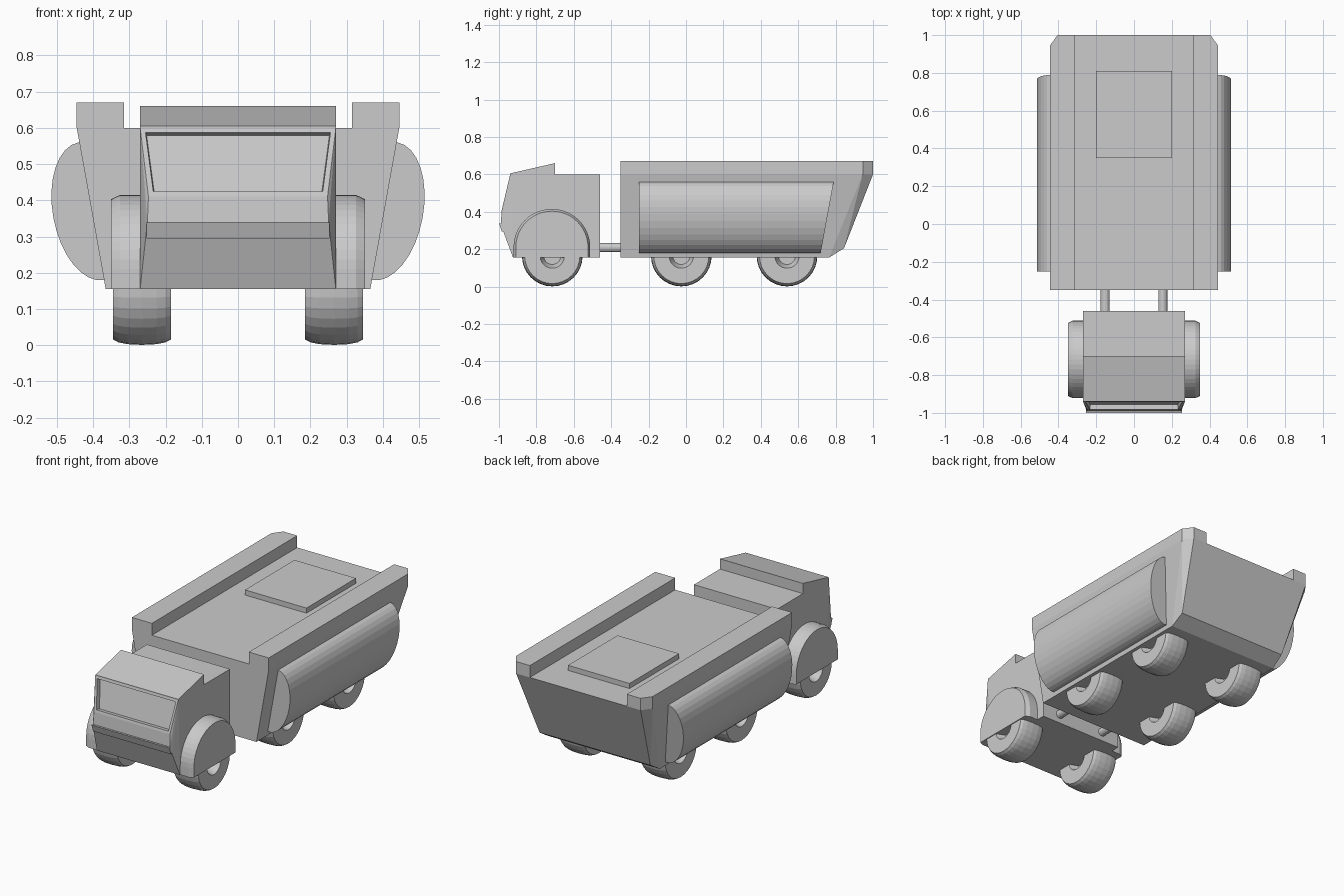
import bpy, bmesh, math
from mathutils import Matrix, Vector

if "Cube" in bpy.data.objects:
    bpy.data.objects.remove(bpy.data.objects["Cube"])

paint = bpy.data.materials.new("plain_grey")
paint.diffuse_color = (0.6, 0.6, 0.6, 1)
paint.use_nodes = True
paint.node_tree.nodes["Principled BSDF"].inputs["Base Color"].default_value = paint.diffuse_color


def finish(bm, name):
    bmesh.ops.recalc_face_normals(bm, faces=bm.faces[:])
    me = bpy.data.meshes.new(name)
    bm.to_mesh(me)
    bm.free()
    me.materials.append(paint)
    ob = bpy.data.objects.new(name, me)
    bpy.context.collection.objects.link(ob)
    return ob


def hull(points):
    """Convex solid from the points of its right half, mirrored in x."""
    bm = bmesh.new()
    for x, y, z in points:
        for s in (1, -1):
            bm.verts.new((s * x, y, z))
    bmesh.ops.convex_hull(bm, input=bm.verts[:])
    bmesh.ops.dissolve_limit(bm, angle_limit=math.radians(0.5),
                             verts=bm.verts[:], edges=bm.edges[:])
    return bm


def loft(a, b, name):
    """Solid between two matching closed loops."""
    bm = bmesh.new()
    va = [bm.verts.new(p) for p in a]
    vb = [bm.verts.new(p) for p in b]
    bm.faces.new(va)
    bm.faces.new(vb[::-1])
    n = len(a)
    for i in range(n):
        j = (i + 1) % n
        bm.faces.new((va[i], vb[i], vb[j], va[j]))
    return finish(bm, name)


def side_prism(prof, x0, x1, name):
    return loft([(x0, y, z) for y, z in prof], [(x1, y, z) for y, z in prof], name)


def lathe_x(profile, centre, name, n=32):
    """Closed (x, radius) profile turned around the x axis."""
    bm = bmesh.new()
    rings = []
    for x, r in profile:
        rings.append([bm.verts.new((x, r * math.sin(2 * math.pi * k / n),
                                    r * math.cos(2 * math.pi * k / n))) for k in range(n)])
    for a, b in zip(rings, rings[1:]):
        for k in range(n):
            j = (k + 1) % n
            bm.faces.new((a[k], a[j], b[j], b[k]))
    bm.faces.new(rings[0])
    bm.faces.new(rings[-1])
    ob = finish(bm, name)
    ob.location = centre
    return ob


# cab with tapered nose
cab = hull([(.27, -.46, .155), (.27, -.46, .6), (.27, -.94, .6), (.27, -.925, .155),
            (.247, -.985, .41), (.25, -.99, .34), (.255, -.977, .295)])
# recessed windscreen
screen = max((f for f in cab.faces if f.normal.y < -.9 and f.normal.z > .1),
             key=lambda f: f.calc_area())
bmesh.ops.inset_individual(cab, faces=[screen], thickness=.02)
bmesh.ops.inset_individual(cab, faces=[screen], thickness=.004, depth=-.025)
finish(cab, "cab")
side_prism([(-.70, .595), (-.70, .66), (-.94, .605), (-.94, .595)], -.27, .27, "cab_roof_wedge")
side_prism([(-.94, .34), (-1.0, .338), (-.985, .295), (-.94, .295)], -.253, .253, "front_lip")

# hopper body with slanted, chamfered tail
finish(hull([(.365, -.35, .155), (.445, -.35, .6), (.365, .765, .155), (.36, .845, .205),
             (.445, .945, .6), (.405, 1.0, .6)]), "hopper_body")
# top hatch
finish(hull([(.2, y, z) for y in (.35, .81) for z in (.59, .63)]), "top_hatch")

# tyre cross-section with a dished hub on both sides
tyre = [(-.03, .045), (-.08, .065), (-.08, .147), (-.065, .155), (-.04, .16), (0, .162),
        (.04, .16), (.065, .155), (.08, .147), (.08, .065), (.03, .045)]

for s, side in ((1, "right"), (-1, "left")):
    # top rails
    rail = [(.315, -.35), (.445, -.35), (.445, .945), (.405, 1.0), (.315, 1.0)]
    loft([(s * x, y, .6) for x, y in rail], [(s * x, y, .67) for x, y in rail], side + "_rail")

    # bulging side tank: half ellipse leaning with the body wall
    sec = []
    for k in range(17):
        t = math.pi * k / 16
        c, q = .193 * math.cos(t), .106 * math.sin(t)
        sec.append((.405 + .181 * c + .983 * q, .37 + .983 * c - .181 * q))
    sec += [(.34, .19), (.40, .555)]
    loft([(s * x, -.252, z) for x, z in sec],
         [(s * x, .72 + .07 * (z - .18) / .38, z) for x, z in sec], side + "_side_tank")

    # front wheel cover with softened outer rim
    def arch(r, x):
        pts = [(s * x, -.717 - r * math.cos(math.pi * k / 24),
                .21 + r * math.sin(math.pi * k / 24)) for k in range(25)]
        return pts + [(s * x, -.717 + r, .155), (s * x, -.717 - r, .155)]
    loft(arch(.205, .25), arch(.205, .325), side + "_wheel_cover")
    loft(arch(.205, .325), arch(.193, .35), side + "_wheel_cover_rim")

    # wheels
    for y, label in ((-.715, "front"), (-.025, "middle"), (.54, "rear")):
        lathe_x(tyre, (s * .265, y, .163), label + "_" + side + "_wheel")

    # coupling rod between cab and body
    bm = bmesh.new()
    bmesh.ops.create_cone(bm, cap_ends=True, segments=16, radius1=.024, radius2=.024, depth=.16,
                          matrix=Matrix.Translation(Vector((s * .153, -.405, .208)))
                          @ Matrix.Rotation(math.pi / 2, 4, 'X'))
    finish(bm, side + "_coupling_rod")
